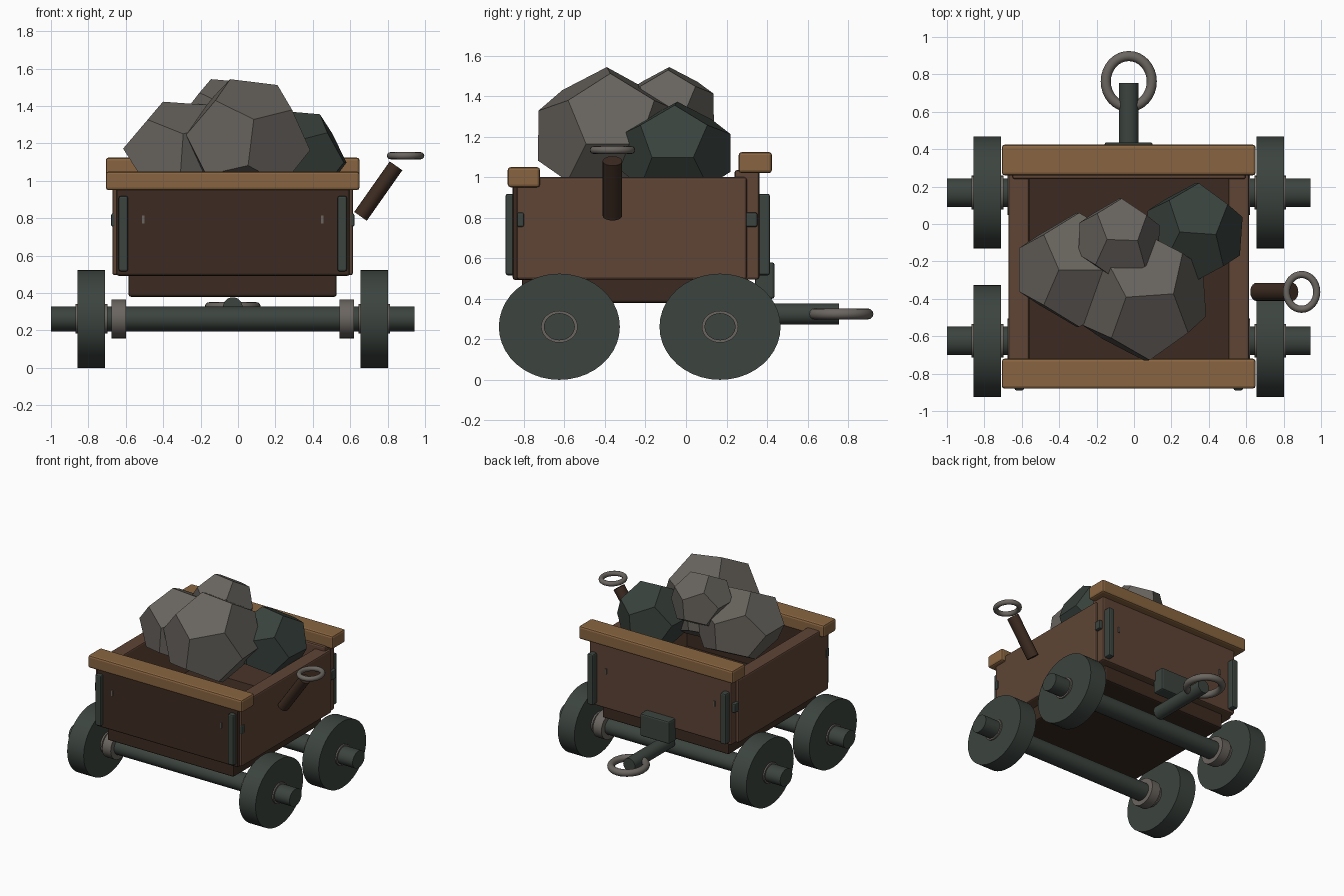
import bpy, bmesh, math
from mathutils import Matrix, Vector

if "Cube" in bpy.data.objects:
    bpy.data.objects.remove(bpy.data.objects["Cube"])

CX = -0.028          # centre line of the cart
AXLES = (-0.625, 0.168)
AZ = 0.262           # axle height


def mat(name, rgb):
    m = bpy.data.materials.new(name)
    m.diffuse_color = (*rgb, 1)
    m.use_nodes = True
    m.node_tree.nodes["Principled BSDF"].inputs["Base Color"].default_value = m.diffuse_color
    return m


RAIL = mat("light wood", (0.25, 0.130, 0.052))
WOOD = mat("brown wood", (0.112, 0.058, 0.036))
DARK = mat("dark wood", (0.045, 0.024, 0.015))
IRON = mat("dark green iron", (0.045, 0.058, 0.050))
STEEL = mat("grey steel", (0.145, 0.130, 0.115))
STONE = mat("grey stone", (0.136, 0.125, 0.110))
ORE = mat("dark ore", (0.040, 0.054, 0.046))


def add(name, bm, material, smooth=False):
    bmesh.ops.recalc_face_normals(bm, faces=bm.faces)
    me = bpy.data.meshes.new(name)
    bm.to_mesh(me)
    bm.free()
    me.materials.append(material)
    ob = bpy.data.objects.new(name, me)
    bpy.context.collection.objects.link(ob)
    if smooth:
        bpy.ops.object.select_all(action='DESELECT')
        ob.select_set(True)
        bpy.context.view_layer.objects.active = ob
        bpy.ops.object.shade_smooth_by_angle(angle=math.radians(35))
    return ob


def box(name, x, y, z, material, bevel=0.012):
    """Bevelled box from (min, max) ranges."""
    bm = bmesh.new()
    bmesh.ops.create_cube(bm, size=1)
    for v in bm.verts:
        for i, (a, b) in enumerate((x, y, z)):
            v.co[i] = (a + b) / 2 + v.co[i] * (b - a)
    if bevel:
        bmesh.ops.bevel(bm, geom=bm.edges[:], offset=bevel, segments=2,
                        profile=0.5, affect='EDGES')
    return add(name, bm, material)


def rod(name, a, b, r, material, stretch_y=1.0, sides=32):
    """Cylinder from a to b, optionally stretched along y."""
    a, b = Vector(a), Vector(b)
    bm = bmesh.new()
    bmesh.ops.create_cone(bm, cap_ends=True, segments=sides, radius1=r, radius2=r,
                          depth=(b - a).length)
    c = (a + b) / 2
    bm.transform(Matrix.Translation(c) @ Matrix.Diagonal((1, stretch_y, 1, 1))
                 @ (b - a).to_track_quat('Z', 'Y').to_matrix().to_4x4())
    return add(name, bm, material, True)


def ring(name, c, rx, ry, minor, material, n=32, m=12):
    """Flat lying torus; rx, ry are outer radii."""
    bm = bmesh.new()
    loops = []
    for i in range(n):
        t = math.tau * i / n
        row = []
        for j in range(m):
            p = math.tau * j / m
            k = minor * (math.cos(p) - 1)
            row.append(bm.verts.new((c[0] + (rx + k) * math.cos(t),
                                     c[1] + (ry + k) * math.sin(t),
                                     c[2] + minor * math.sin(p))))
        loops.append(row)
    for i in range(n):
        for j in range(m):
            A, B = loops[i], loops[(i + 1) % n]
            bm.faces.new((A[j], B[j], B[(j + 1) % m], A[(j + 1) % m]))
    return add(name, bm, material, True)


def rock(name, c, r, tilt, turn, material):
    """Dodecahedron with half sizes r, tilted about y and turned about z."""
    phi = (1 + 5 ** 0.5) / 2
    s = (-1, 1)
    pts = [(a, b, d) for a in s for b in s for d in s]
    for a in s:
        for b in s:
            pts += [(0, a * phi, b / phi), (a / phi, 0, b * phi), (a * phi, b / phi, 0)]
    bm = bmesh.new()
    for p in pts:
        bm.verts.new([q / phi for q in p])
    bmesh.ops.convex_hull(bm, input=bm.verts[:])
    bmesh.ops.dissolve_limit(bm, angle_limit=0.05, verts=bm.verts[:], edges=bm.edges[:])
    bm.transform(Matrix.Translation(c) @ Matrix.Rotation(math.radians(turn), 4, 'Z')
                 @ Matrix.Rotation(math.radians(tilt), 4, 'Y') @ Matrix.Diagonal((*r, 1)))
    return add(name, bm, material)


# Box: walls, tray and top rails
box("tray", (-0.585, 0.527), (-0.81, 0.30), (0.38, 0.55), DARK)
box("floor", (-0.60, 0.55), (-0.80, 0.28), (0.50, 0.56), DARK, 0)
box("left_wall", (-0.672, -0.56), (-0.835, 0.30), (0.495, 1.0), WOOD)
box("right_wall", (0.504, 0.615), (-0.835, 0.30), (0.495, 1.0), WOOD)
box("front_panel", (-0.65, 0.597), (-0.855, -0.735), (0.492, 0.98), DARK)
box("back_panel", (-0.65, 0.597), (0.24, 0.362), (0.495, 1.035), WOOD)
box("front_rail", (-0.707, 0.65), (-0.88, -0.72), (0.95, 1.05), RAIL, 0.015)
box("back_rail", (-0.707, 0.65), (0.26, 0.424), (1.02, 1.124), RAIL, 0.015)

# Corner straps, clips and small slots on both ends
for side, sx in (("left", -1), ("right", 1)):
    def span(a, b):
        return tuple(sorted((CX + sx * a, CX + sx * b)))
    for end, ys, yc, yp in (("front", (-0.89, -0.845), (-0.835, -0.80), (-0.863, -0.84)),
                            ("back", (0.35, 0.414), (0.295, 0.352), (0.35, 0.37))):
        box(f"{end}_{side}_strap", span(0.56, 0.61), ys, (0.516, 0.918), IRON, 0.01)
        box(f"{end}_{side}_clip", span(0.60, 0.65), yc, (0.755, 0.825), IRON, 0.008)
        box(f"{end}_{side}_slot", span(0.472, 0.484), yp, (0.772, 0.815), STEEL, 0)

# Axles, wheels, hubs and collars
for end, y in zip(("front", "back"), AXLES):
    rod(f"{end}_axle", (CX - 0.972, y, AZ), (CX + 0.972, y, AZ), 0.067, IRON, 1.14)
    for side, s in (("left", -1), ("right", 1)):
        def part(name, a, b, r, m, n=32):
            rod(f"{end}_{side}_{name}", (CX + s * a, y, AZ), (CX + s * b, y, AZ), r, m, 1.14, n)
        part("wheel", 0.684, 0.829, 0.262, IRON, 40)
        part("hub", 0.671, 0.840, 0.079, STEEL)
        part("collar", 0.572, 0.647, 0.104, STEEL)

# Rear coupling
box("coupling_plate", (-0.157, 0.10), (0.34, 0.437), (0.40, 0.58), IRON)
rod("coupling_bar", (CX, 0.25, 0.325), (CX, 0.755, 0.325), 0.052, IRON)
ring("coupling_ring", (CX, 0.762, 0.325), 0.15, 0.163, 0.027, STEEL)

# Brake lever
rod("brake_lever", (0.655, -0.363, 0.81), (0.845, -0.363, 1.08), 0.041, DARK, 1.18, 20)
ring("lever_ring", (0.896, -0.363, 1.134), 0.10, 0.112, 0.019, STEEL)

# Load of rocks
rock("front_rock", (0.045, -0.385, 1.205), (0.335, 0.345, 0.325), 7, 4, STONE)
rock("left_rock", (-0.30, -0.245, 1.15), (0.315, 0.305, 0.265), 4, 0, STONE)
rock("top_rock", (-0.08, -0.085, 1.335), (0.215, 0.222, 0.202), 5, -2, STONE)
rock("ore_rock", (0.32, -0.048, 1.12), (0.255, 0.268, 0.245), 5, -4, ORE)
